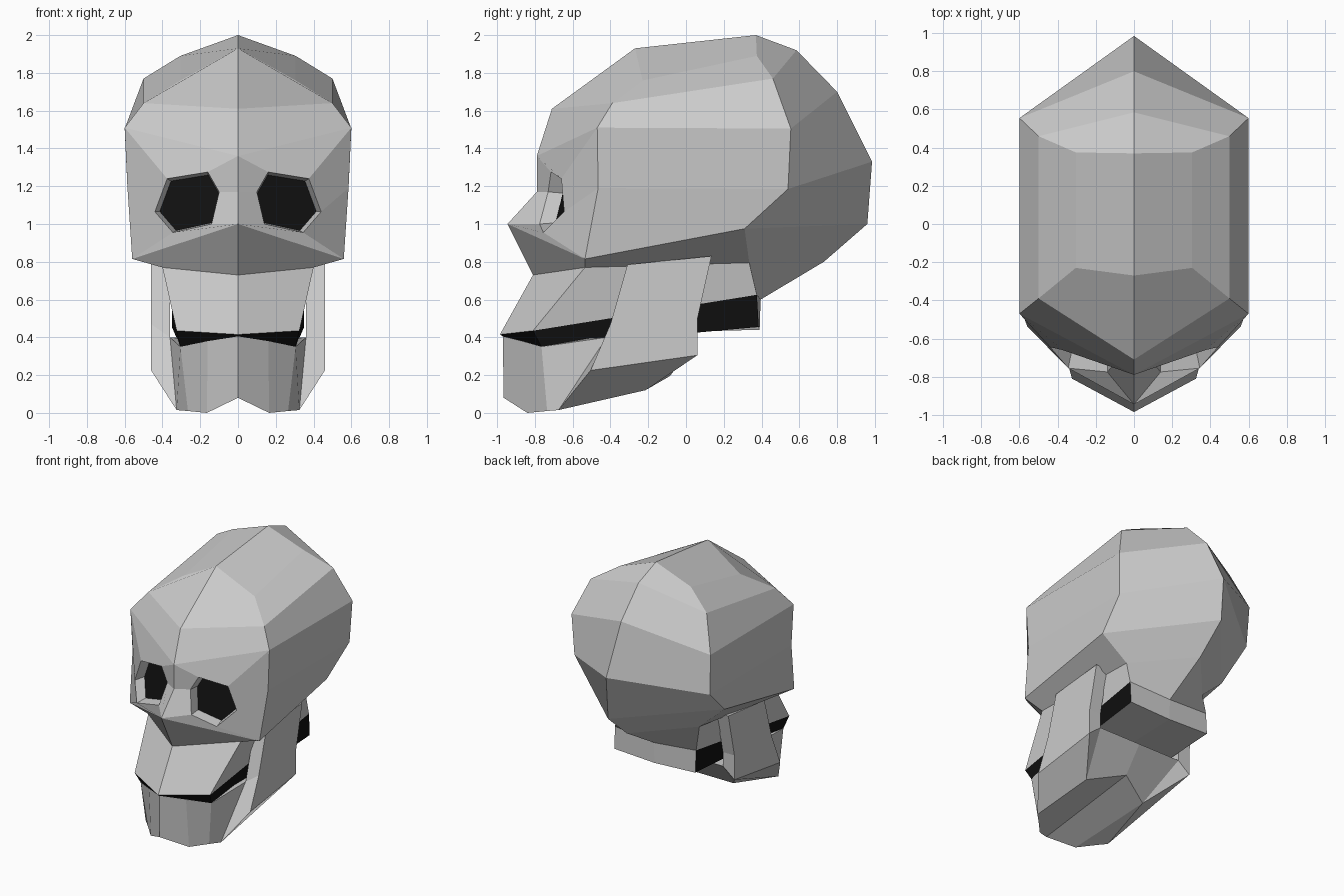
import bpy, bmesh
from mathutils import Vector

if "Cube" in bpy.data.objects:
    bpy.data.objects.remove(bpy.data.objects["Cube"])

black = bpy.data.materials.new("dark_cavity")
black.diffuse_color = (0.005, 0.005, 0.005, 1)
black.use_nodes = True
black.node_tree.nodes["Principled BSDF"].inputs["Base Color"].default_value = black.diffuse_color
bone = bpy.data.materials.new("bone")
bone.diffuse_color = (0.8, 0.8, 0.8, 1)
bone.use_nodes = True
bone.node_tree.nodes["Principled BSDF"].inputs["Base Color"].default_value = bone.diffuse_color


class HalfMesh:
    """Collects faces on the +x side, then mirrors and welds them."""

    def __init__(self):
        self.bm = bmesh.new()
        self.seen = {}

    def vert(self, p):
        key = tuple(round(c, 4) for c in p)
        if key not in self.seen:
            self.seen[key] = self.bm.verts.new(key)
        return self.seen[key]

    def face(self, *pts, dark=False):
        f = self.bm.faces.new([self.vert(p) for p in pts])
        f.material_index = int(dark)

    def strip(self, a, b, dark_rows=(), skip=()):
        for i in range(len(a) - 1):
            if i not in skip:
                self.face(a[i], b[i], b[i + 1], a[i + 1], dark=i in dark_rows)

    def finish(self, name):
        bm = self.bm
        bmesh.ops.mirror(bm, geom=bm.verts[:] + bm.edges[:] + bm.faces[:],
                         axis='X', merge_dist=0.001)
        bmesh.ops.remove_doubles(bm, verts=bm.verts[:], dist=0.001)
        bmesh.ops.recalc_face_normals(bm, faces=bm.faces[:])
        me = bpy.data.meshes.new(name)
        bm.to_mesh(me)
        bm.free()
        me.materials.append(bone)
        me.materials.append(black)
        ob = bpy.data.objects.new(name, me)
        bpy.context.collection.objects.link(ob)
        return ob


def mid(profile):
    return [(0, y, z) for y, z in profile]


# Cranium and upper jaw: four profiles running from crown to mouth
front_mid = mid([(-.27, 1.93), (-.71, 1.61), (-.79, 1.36), (-.79, 1.17),
                 (-.945, 1.0), (-.81, .73), (-.985, .415), (-.97, .405)])
front_side = [(.305, -.23, 1.76), (.5, -.39, 1.64), (.6, -.47, 1.51), (.585, -.465, 1.19),
              (.56, -.535, .815), (.4, -.535, .77), (.325, -.81, .435), (.305, -.765, .35)]
back_side = [(.305, .375, 1.89), (.5, .46, 1.77), (.6, .555, 1.505), (.585, .54, 1.185),
             (.55, .31, .975), (.35, .335, .795), (.35, .375, .625), (.35, .385, .455)]
back_mid = mid([(.37, 2.0), (.585, 1.92), (.80, 1.70), (.985, 1.33),
                (.96, 1.0), (.73, .80), (.395, .60), (.39, .44)])

skull = HalfMesh()
skull.face(front_mid[0], front_side[0], back_side[0], back_mid[0])
skull.strip(front_mid, front_side, dark_rows=(6,), skip=(2, 3))
skull.strip(front_side, back_side, dark_rows=(6,))
skull.strip(back_side, back_mid)
skull.face(front_mid[7], front_side[7], back_side[7], back_mid[7])

# Eye sockets: face panel bridged to a six-sided rim, then sunk inward
panel = [front_mid[3], front_mid[2], front_side[2],
         front_side[3], front_side[4], front_mid[4]]
rim = [(.10, -.73, 1.17), (.16, -.715, 1.275), (.375, -.66, 1.24),
       (.44, -.645, 1.065), (.345, -.755, .955), (.14, -.775, 1.0)]
pivot = Vector((.12, 0, 1.08))
floor = []
for x, y, z in rim:
    p = pivot + (Vector((x, 0, z)) - pivot) * .92
    floor.append((p.x, y + .085, p.z))
skull.strip(panel + panel[:1], rim + rim[:1])
skull.strip(rim + rim[:1], floor + floor[:1])
skull.face(*floor, dark=True)
skull.finish("cranium")

# Lower jaw: chin wall
jaw = HalfMesh()
lip = [(0, -.97, .405), (.16, -.87, .38), (.305, -.765, .35), (.36, -.42, .40)]
chin = [(0, -.965, .08), (.165, -.84, 0), (.265, -.735, .01), (.325, -.675, .015)]
jaw.strip(lip, chin)

# Upright branches of the jaw: inner front, outer front, outer back, inner back
top = [(.36, -.31, .785), (.46, -.31, .785), (.46, .135, .83), (.36, .135, .83)]
middle = [lip[3], (.46, -.40, .47), (.46, .06, .495), (.36, .06, .495)]
corner, heel, heel_in = (.46, -.505, .225), (.46, .06, .305), (.36, .06, .385)
jaw.face(*top)
jaw.strip(top + top[:1], middle + middle[:1])
jaw.face(middle[1], corner, heel, middle[2])
jaw.face(middle[2], heel, heel_in, middle[3])
jaw.face(middle[3], heel_in, middle[0])
jaw.face(middle[0], chin[3], corner, middle[1])

# Underside and mouth floor
under, under_mid, floor_mid = (.26, -.215, .12), (0, -.085, .195), (0, .06, .385)
jaw.face(chin[3], under, heel, corner)
jaw.face(chin[1], chin[2], chin[3], under)
jaw.face(chin[0], chin[1], under, under_mid)
jaw.face(under, under_mid, floor_mid, heel_in)
jaw.face(under, heel_in, heel)
jaw.face(lip[0], lip[1], lip[2], lip[3], heel_in, floor_mid)
jaw.finish("lower_jaw")
